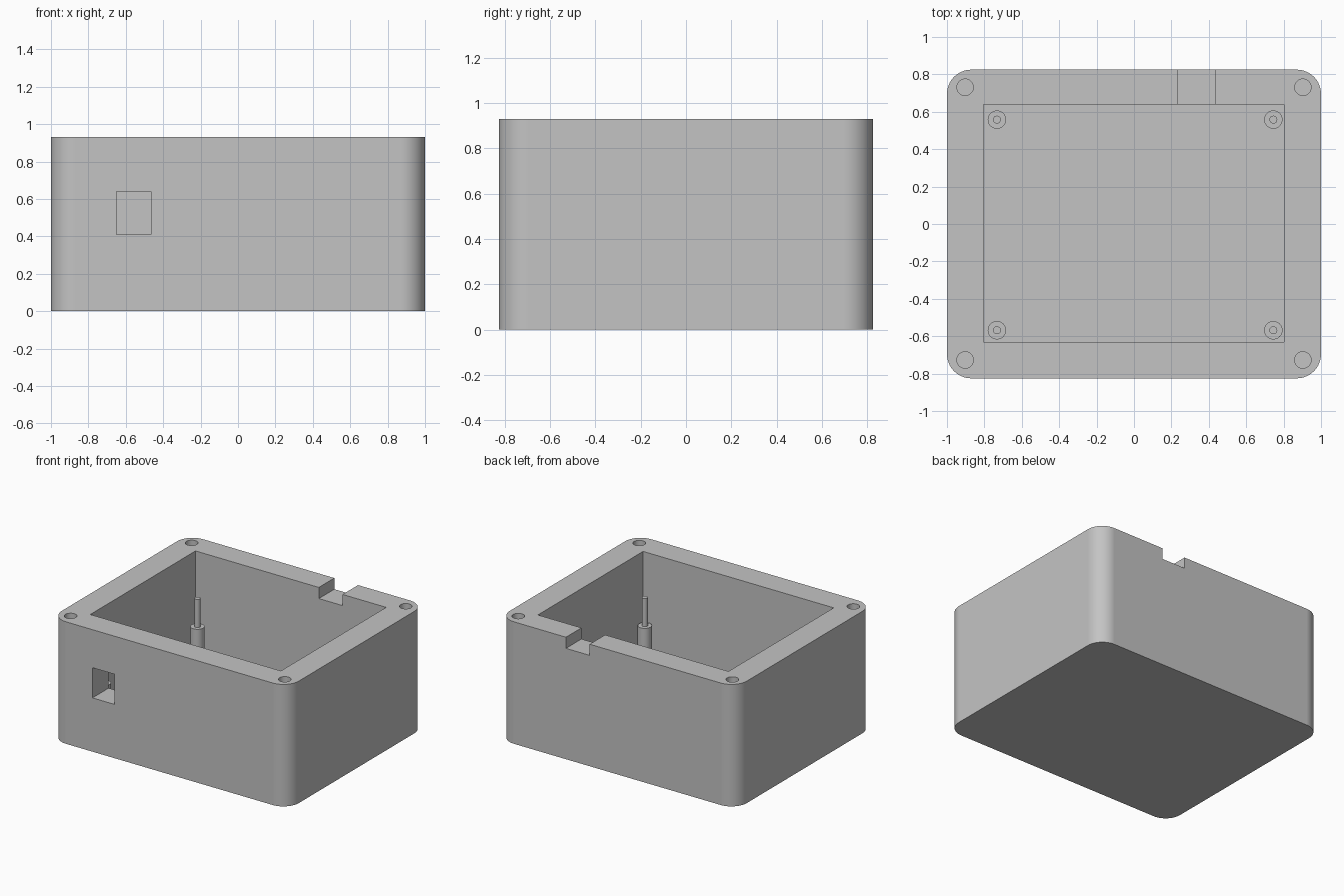
import bpy
import bmesh
from math import cos, sin, pi

if "Cube" in bpy.data.objects:
    bpy.data.objects.remove(bpy.data.objects["Cube"])

GREY = (0.55, 0.55, 0.55, 1)
grey = bpy.data.materials.new("plain grey")
grey.use_nodes = True
grey.diffuse_color = GREY
grey.node_tree.nodes["Principled BSDF"].inputs["Base Color"].default_value = GREY

HX, HY, HEIGHT = 1.0, 0.825, 0.93
FLOOR = 0.12
CORNER = 0.13


def prism(name, outline, z0, z1):
    """Extrude a flat outline from z0 to z1."""
    bm = bmesh.new()
    face = bm.faces.new([bm.verts.new((x, y, z0)) for x, y in outline])
    new = bmesh.ops.extrude_face_region(bm, geom=[face])["geom"]
    verts = [v for v in new if isinstance(v, bmesh.types.BMVert)]
    bmesh.ops.translate(bm, verts=verts, vec=(0, 0, z1 - z0))
    bmesh.ops.recalc_face_normals(bm, faces=bm.faces)
    mesh = bpy.data.meshes.new(name)
    bm.to_mesh(mesh)
    bm.free()
    mesh.materials.append(grey)
    obj = bpy.data.objects.new(name, mesh)
    bpy.context.collection.objects.link(obj)
    return obj


def rectangle(x0, x1, y0, y1):
    return [(x0, y0), (x1, y0), (x1, y1), (x0, y1)]


def circle(cx, cy, r, n=40):
    return [(cx + r * cos(2 * pi * i / n), cy + r * sin(2 * pi * i / n)) for i in range(n)]


def rounded(hx, hy, r, n=16):
    points = []
    for k, (sx, sy) in enumerate([(1, 1), (-1, 1), (-1, -1), (1, -1)]):
        for i in range(n + 1):
            a = pi / 2 * (k + i / n)
            points.append((sx * (hx - r) + r * cos(a), sy * (hy - r) + r * sin(a)))
    return points


def select_only(obj):
    bpy.ops.object.select_all(action='DESELECT')
    obj.select_set(True)
    bpy.context.view_layer.objects.active = obj


def cut(target, cutter):
    """Subtract the cutter and remove it."""
    cutter.hide_render = True
    mod = target.modifiers.new("cut", 'BOOLEAN')
    mod.operation = 'DIFFERENCE'
    mod.solver = 'EXACT'
    mod.object = cutter
    select_only(target)
    bpy.ops.object.modifier_apply(modifier=mod.name)
    bpy.data.objects.remove(cutter)


def smooth(obj):
    select_only(obj)
    bpy.ops.object.shade_smooth_by_angle(angle=pi / 6)
    obj.modifiers.new("flat_face_normals", 'WEIGHTED_NORMAL').keep_sharp = True


# Case with rounded upright corners, cavity, rear cable notch and front port
case = prism("case", rounded(HX, HY, CORNER), 0, HEIGHT)
cut(case, prism("cavity", rectangle(-0.805, 0.803, -0.63, 0.638), FLOOR, 1.2))
cut(case, prism("cable_notch", rectangle(0.235, 0.435, 0.5, 1), HEIGHT - 0.085, 1.2))
cut(case, prism("port_opening", rectangle(-0.65, -0.465, -1, -0.5), 0.41, 0.64))

# Screw holes in the rim
for x in (-0.903, 0.903):
    for y in (-0.727, 0.731):
        cut(case, prism("screw_hole", circle(x, y, 0.044), HEIGHT - 0.35, 1.2))
smooth(case)

# Board supports: a wide post with a thin pin on top
for side, x in (("right", -0.733), ("left", 0.745)):
    for end, y in (("front", -0.568), ("back", 0.558)):
        smooth(prism(f"support_post_{end}_{side}", circle(x, y, 0.049), FLOOR - 0.02, 0.405))
        smooth(prism(f"support_pin_{end}_{side}", circle(x, y, 0.021), 0.39, 0.62))
